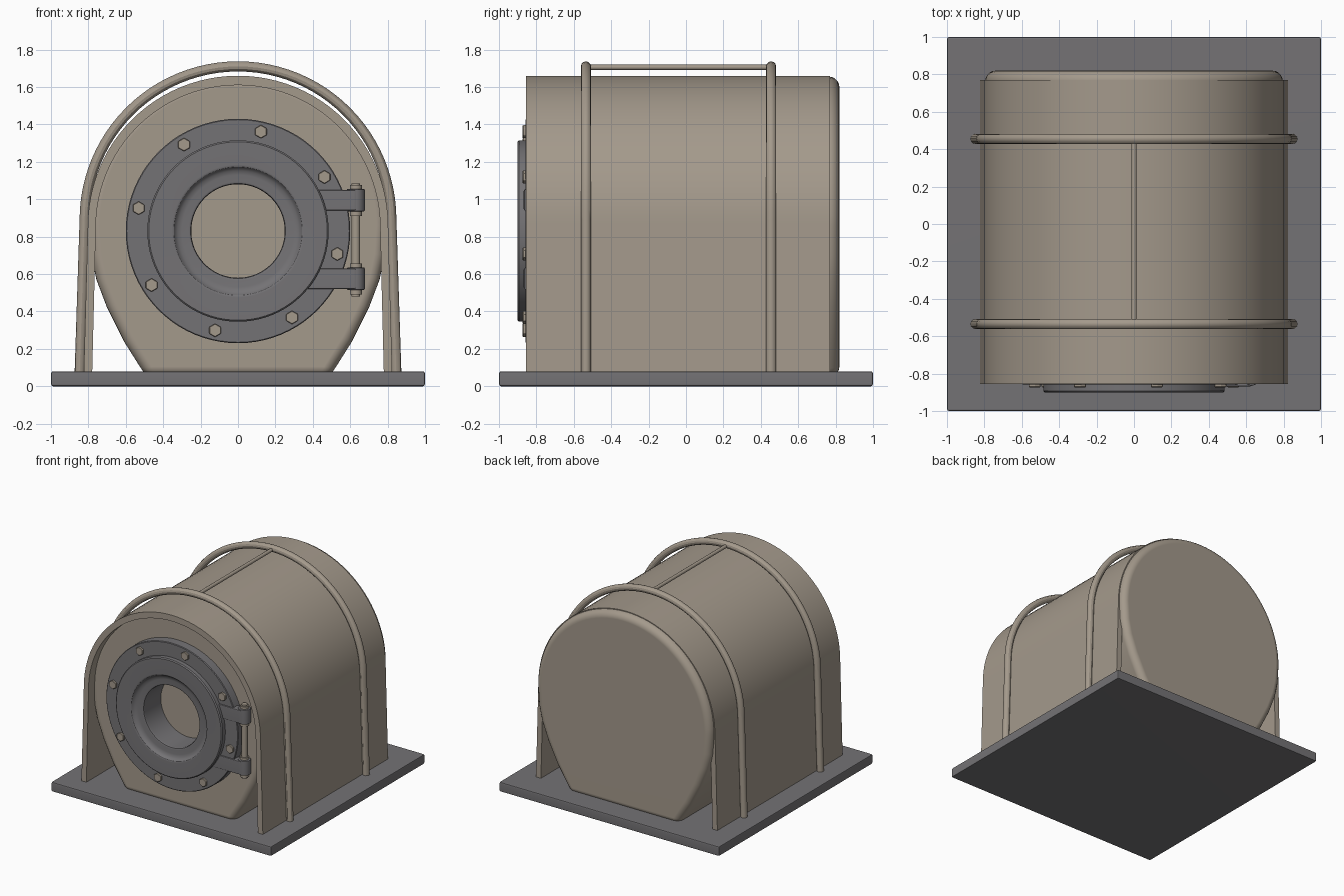
import bpy, bmesh, math
from mathutils import Matrix, Vector

old = bpy.data.objects.get("Cube")
if old:
    bpy.data.objects.remove(old, do_unlink=True)


def material(name, rgb):
    m = bpy.data.materials.new(name)
    m.use_nodes = True
    m.diffuse_color = (*rgb, 1)
    m.node_tree.nodes["Principled BSDF"].inputs["Base Color"].default_value = (*rgb, 1)
    return m


TAN = material("warm tan paint", (0.37, 0.32, 0.26))
GREY = material("dark grey metal", (0.175, 0.17, 0.178))
BASE_TOP = 0.08
HATCH_Z = 0.83
parts = []


def make(name, bm, mat):
    bmesh.ops.recalc_face_normals(bm, faces=bm.faces)
    me = bpy.data.meshes.new(name)
    bm.to_mesh(me)
    bm.free()
    me.materials.append(mat)
    ob = bpy.data.objects.new(name, me)
    bpy.context.collection.objects.link(ob)
    parts.append(ob)
    return ob


def bevel(ob, width, segments=2, angle=50):
    b = ob.modifiers.new("bevel", "BEVEL")
    b.width, b.segments = width, segments
    b.limit_method, b.angle_limit = "ANGLE", math.radians(angle)


def box(name, x, y, z, mat, width=0.008):
    bm = bmesh.new()
    bmesh.ops.create_cube(bm, size=1)
    for v in bm.verts:
        v.co = [lo + (c + 0.5) * (hi - lo) for c, (lo, hi) in zip(v.co, (x, y, z))]
    ob = make(name, bm, mat)
    bevel(ob, width)
    return ob


def cylinder(name, start, end, radius, mat, sides=32):
    a, b = Vector(start), Vector(end)
    turn = Vector((0, 0, 1)).rotation_difference(b - a).to_matrix().to_4x4()
    bm = bmesh.new()
    bmesh.ops.create_cone(bm, cap_ends=True, segments=sides, radius1=radius, radius2=radius,
                          depth=(b - a).length, matrix=Matrix.Translation((a + b) / 2) @ turn)
    return make(name, bm, mat)


def extrude(name, outline, y0, y1, mat):
    bm = bmesh.new()
    face = bm.faces.new([bm.verts.new((x, y0, z)) for x, z in outline])
    new = bmesh.ops.extrude_face_region(bm, geom=[face])["geom"]
    bmesh.ops.translate(bm, vec=(0, y1 - y0, 0),
                        verts=[g for g in new if isinstance(g, bmesh.types.BMVert)])
    return make(name, bm, mat)


def lathe(name, profile, mat, sides=80):
    # closed (radius, y) section spun around the hatch axis
    bm = bmesh.new()
    rings = []
    for i in range(sides):
        t = math.tau * i / sides
        rings.append([bm.verts.new((r * math.cos(t), y, HATCH_Z + r * math.sin(t)))
                      for r, y in profile])
    n = len(profile)
    for i in range(sides):
        p, q = rings[i], rings[(i + 1) % sides]
        for j in range(n):
            k = (j + 1) % n
            bm.faces.new((p[j], p[k], q[k], q[j]))
    return make(name, bm, mat)


def arch(radius, centre_z, foot_x, foot_z=0.06, steps=48):
    # semicircle on slightly splayed legs, from +x foot to -x foot
    arc = [(radius * math.cos(math.pi * i / steps), centre_z + radius * math.sin(math.pi * i / steps))
           for i in range(steps + 1)]
    return [(foot_x, foot_z)] + arc + [(-foot_x, foot_z)]


# Base plate
box("base_plate", (-1, 1), (-1, 1), (0, BASE_TOP), GREY, 0.012)

# Egg-shaped vessel with rounded ends and a round opening
lower = [(0.785, 0.7), (0.757, 0.57), (0.7, 0.42), (0.61, 0.24), (0.49, 0.05)]
upper = arch(0.795, 0.86, 0)[1:-1]
outline = lower[::-1] + upper + [(-x, z) for x, z in lower]
vessel = extrude("vessel_body", outline, -0.78, 0.82, TAN)
bevel(vessel, 0.055, 5)
cutter = cylinder("opening_cutter", (0, -0.95, HATCH_Z), (0, -0.64, HATCH_Z), 0.258, TAN, 80)
parts.remove(cutter)
cutter.hide_render = True
cutter.hide_set(True)
cut = vessel.modifiers.new("opening", "BOOLEAN")
cut.object, cut.operation, cut.solver = cutter, "DIFFERENCE", "EXACT"

# Arched cover sheet around the vessel
cover = arch(0.803, 0.857, 0.825) + arch(0.76, 0.85, 0.78)[::-1]
extrude("arched_cover", cover, -0.855, 0.77, TAN)


# Tubular hoops and the ridge rod joining them
def tube(name, points, radius):
    cu = bpy.data.curves.new(name, "CURVE")
    cu.dimensions = "3D"
    cu.bevel_depth, cu.bevel_resolution, cu.use_fill_caps = radius, 4, True
    sp = cu.splines.new("POLY")
    sp.points.add(len(points) - 1)
    for p, co in zip(sp.points, points):
        p.co = (*co, 1)
    cu.materials.append(TAN)
    ob = bpy.data.objects.new(name, cu)
    bpy.context.collection.objects.link(ob)
    parts.append(ob)


for name, y in (("front_hoop", -0.535), ("rear_hoop", 0.455)):
    tube(name, [(x, y, z) for x, z in arch(0.82, 0.89, 0.847)], 0.027)
cylinder("ridge_rod", (0, -0.535, 1.705), (0, 0.455, 1.705), 0.014, TAN, 16)

# Bolted flange and hatch ring with a dished throat
lathe("hatch_flange", [(0.4, -0.75), (0.6, -0.75), (0.6, -0.852), (0.595, -0.857), (0.4, -0.857)], GREY)
lathe("hatch_ring", [(0.257, -0.645), (0.257, -0.8), (0.485, -0.8), (0.485, -0.892), (0.477, -0.9),
                     (0.355, -0.9), (0.343, -0.895), (0.335, -0.883), (0.322, -0.872), (0.3, -0.866),
                     (0.265, -0.866), (0.254, -0.862), (0.25, -0.85), (0.25, -0.645)], GREY)

# Hex bolts around the flange
for i in range(8):
    t = math.radians(77 + 45 * i)
    x, z = 0.545 * math.cos(t), HATCH_Z + 0.545 * math.sin(t)
    bevel(cylinder(f"flange_bolt_{i + 1}", (x, -0.84, z), (x, -0.873, z), 0.036, TAN, 6), 0.003, 1)

# Hinge arms, knuckles and pin
PIN = (0.63, -0.815)
for name, z0, z1 in (("upper", 0.94, 1.05), ("lower", 0.52, 0.63)):
    box(name + "_hinge_arm", (0.36, 0.63), (-0.868, -0.8), (z0, z1), GREY)
    bevel(cylinder(name + "_hinge_knuckle", (*PIN, z0 - 0.005), (*PIN, z1 + 0.005), 0.048, GREY), 0.006)
cylinder("hinge_pin", (*PIN, 0.48), (*PIN, 1.085), 0.023, TAN)
for name, z0, z1 in (("pin_foot", 0.49, 0.52), ("pin_head", 1.05, 1.075),
                     ("lower_collar", 0.63, 0.655), ("upper_collar", 0.91, 0.94)):
    cylinder(name, (*PIN, z0), (*PIN, z1), 0.032, TAN)

# Bake modifiers and curves, then smooth the rounded surfaces
dg = bpy.context.evaluated_depsgraph_get()
baked = [(ob, bpy.data.meshes.new_from_object(ob.evaluated_get(dg), depsgraph=dg)) for ob in parts]
bpy.ops.object.select_all(action="DESELECT")
for ob, me in baked:
    name = ob.name
    bpy.data.objects.remove(ob, do_unlink=True)
    new = bpy.data.objects.new(name, me)
    bpy.context.collection.objects.link(new)
    new.select_set(True)
    bpy.context.view_layer.objects.active = new
bpy.ops.object.shade_smooth_by_angle(angle=math.radians(30))
for ob in bpy.context.selected_objects:
    ob.modifiers.new("even_shading", "WEIGHTED_NORMAL").keep_sharp = True
bpy.data.objects.remove(cutter, do_unlink=True)
